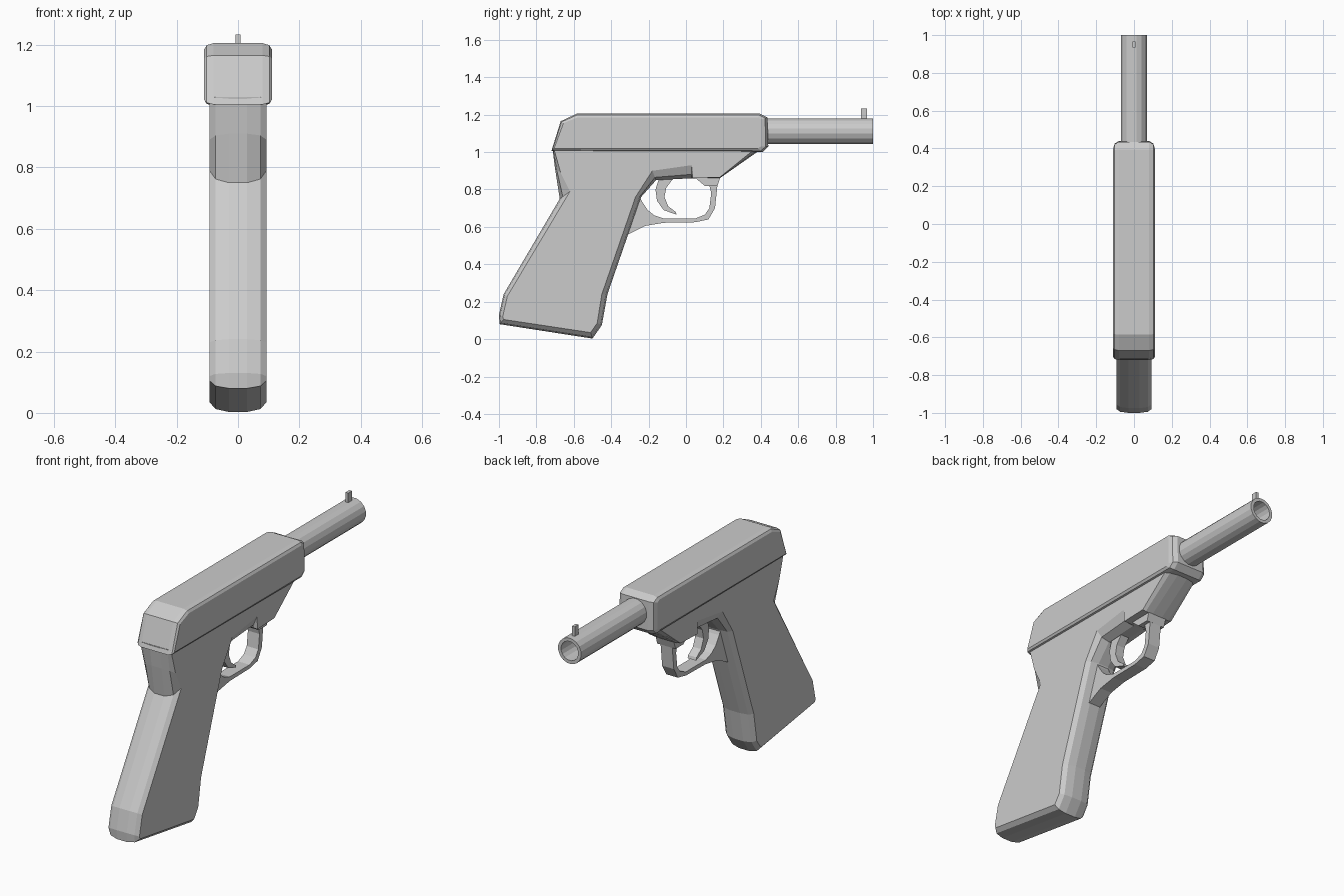
import bpy, bmesh, math

if "Cube" in bpy.data.objects:
    bpy.data.objects.remove(bpy.data.objects["Cube"])

GREY = (0.6, 0.6, 0.6, 1)
metal = bpy.data.materials.new("plain_grey")
metal.use_nodes = True
metal.diffuse_color = GREY
metal.node_tree.nodes["Principled BSDF"].inputs["Base Color"].default_value = GREY


def finish(name, bm):
    bmesh.ops.recalc_face_normals(bm, faces=bm.faces)
    mesh = bpy.data.meshes.new(name)
    bm.to_mesh(mesh)
    bm.free()
    mesh.materials.append(metal)
    obj = bpy.data.objects.new(name, mesh)
    bpy.context.collection.objects.link(obj)
    return obj


def skin(bm, loops, close=False):
    """Join neighbouring vertex loops with quads."""
    pairs = list(zip(loops, loops[1:]))
    if close:
        pairs.append((loops[-1], loops[0]))
    for a, b in pairs:
        for i in range(len(a)):
            j = (i + 1) % len(a)
            bm.faces.new((a[i], a[j], b[j], b[i]))


def body(name, centre, side, layers):
    """Symmetric solid: (y, z) outline blends from centre to side profile."""
    bm = bmesh.new()
    steps = [(-x, t) for x, t in layers] + [(x, t) for x, t in reversed(layers)]
    loops = []
    for x, t in steps:
        loops.append([bm.verts.new((x, c[0] + (s[0] - c[0]) * t, c[1] + (s[1] - c[1]) * t))
                      for c, s in zip(centre, side)])
    skin(bm, loops)
    bm.faces.new(loops[0])
    bm.faces.new(loops[-1])
    return finish(name, bm)


def plate(name, outline, half):
    return body(name, outline, outline, [(half, 0)])


# Slide with rounded rims
body("slide",
     [(-.72, 1.005), (-.67, 1.165), (-.585, 1.205), (.395, 1.205), (.435, 1.185), (.44, 1.03), (.41, 1.0)],
     [(-.705, 1.02), (-.655, 1.155), (-.58, 1.185), (.385, 1.185), (.40, 1.175), (.40, 1.03), (.385, 1.02)],
     [(.11, 1), (.102, .35), (.08, 0)])

# Frame and grip in one piece, rounded towards the middle
body("frame_and_grip",
     [(-.715, 1.03), (-.7, .91), (-.675, .75), (-.975, .24), (-1, .13), (-.997, .08),
      (-.5, .003), (-.45, .075), (-.42, .24), (-.24, .76), (-.16, .85), (.03, .86),
      (.035, .86), (.18, .86), (.38, 1), (.4, 1.03)],
     [(-.71, 1.03), (-.67, .89), (-.62, .79), (-.955, .23), (-.98, .12), (-.975, .105),
      (-.51, .035), (-.475, .085), (-.45, .24), (-.27, .76), (-.18, .9), (.03, .93),
      (.035, .86), (.18, .865), (.36, 1.01), (.38, 1.03)],
     [(.093, 1), (.073, .3), (.03, 0)])

# Trigger guard, its front root, and the trigger
plate("trigger_guard",
      [(.17, .84), (.155, .7), (.12, .64), (.05, .625), (-.12, .622), (-.22, .605), (-.32, .555),
       (-.25, .77), (-.235, .735), (-.205, .69), (-.17, .662), (-.12, .645), (.05, .645),
       (.1, .665), (.125, .7), (.135, .78), (.12, .84)], .035)
plate("guard_root", [(.04, .87), (.1, .82), (.168, .82), (.185, .87)], .055)
plate("trigger",
      [(-.14, .87), (-.163, .8), (-.155, .74), (-.12, .69), (-.05, .665), (-.055, .68),
       (-.095, .71), (-.115, .76), (-.105, .81), (-.06, .87)], .025)

# Hollow barrel with a blind bore
bm = bmesh.new()
SIDES = 16
rings = []
for y, r in [(.40, .07), (1, .07), (1, .052), (.6, .052)]:
    rings.append([bm.verts.new((r * math.cos(a), y, 1.112 + r * math.sin(a)))
                  for a in (math.tau * (i + .5) / SIDES for i in range(SIDES))])
skin(bm, rings)
bm.faces.new(rings[0])
bm.faces.new(rings[-1])
finish("barrel", bm)

# Front sight
plate("front_sight", [(.935, 1.17), (.967, 1.17), (.967, 1.233), (.935, 1.233)], .008)
